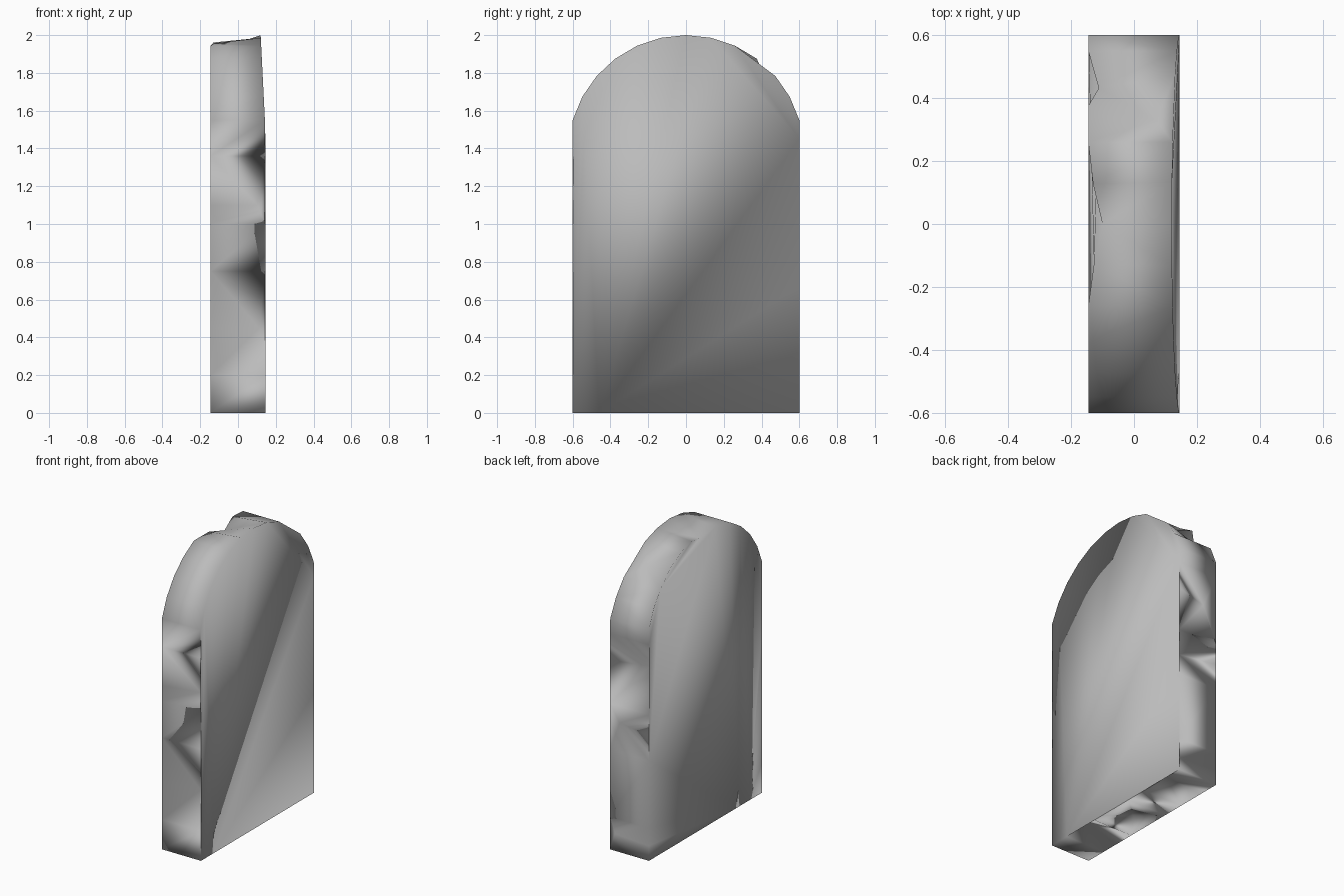
import bpy, bmesh, math

if "Cube" in bpy.data.objects:
    bpy.data.objects.remove(bpy.data.objects["Cube"])

stone = bpy.data.materials.new("stone grey")
stone.diffuse_color = (0.5, 0.5, 0.5, 1)
stone.use_nodes = True
stone.node_tree.nodes["Principled BSDF"].inputs["Base Color"].default_value = stone.diffuse_color

# Outline: (y, z, chip depth on +x rim, chip depth on -x rim)
right = [(-.6, 0, 0, 0), (-.46, 0, 0, 0), (-.34, 0, .065, 0), (-.2, 0, 0, 0),
         (-.12, 0, 0, .08), (.12, 0, 0, 0), (.27, 0, 0, 0), (.45, 0, .025, 0),
         (.6, 0, 0, 0), (.6, .1, .025, 0), (.6, .22, 0, 0),
         (.6, .67, 0, 0), (.6, .84, .05, 0), (.6, .98, 0, 0),
         (.6, 1.27, 0, .07), (.6, 1.45, 0, 0)]
left = [(-.6, 1.36, 0, 0), (-.6, 1.1, .055, 0), (-.6, 1.0, 0, 0),
        (-.6, .75, 0, 0), (-.6, .45, .045, 0), (-.6, .2, 0, 0)]
front_chips = {3: .075}
back_chips = {2: .055, 5: .025, 6: .075, 7: .03}
a0 = math.asin(.175 / .625)
arch = []
for k in range(13):
    t = a0 + (math.pi - 2 * a0) * k / 12
    arch.append((.625 * math.cos(t), 1.375 + .625 * math.sin(t),
                 front_chips.get(k, 0), back_chips.get(k, 0)))
outline = right + arch + left


def front_x(z):
    """The +x face leans back slightly above the arch base."""
    return .145 - .025 * max(0, z - 1.5) / .5


def chipped(y, z, depth):
    """Move an outline point inward, square to the nearest side."""
    if z > 1.5:
        d = (-y, 1.375 - z)
    elif z < .01:
        d = (0, 1)
    else:
        d = (-y, 0)
    n = math.hypot(*d) or 1
    return y + d[0] / n * depth, z + d[1] / n * depth


# Slab: two notched rims joined across the thickness
bm = bmesh.new()
rear, front = [], []
for y, z, cf, cb in outline:
    rear.append(bm.verts.new((-.145 + cb * .6, *chipped(y, z, cb))))
    front.append(bm.verts.new((front_x(z) - cf * .75, *chipped(y, z, cf))))
n = len(outline)
for i in range(n):
    j = (i + 1) % n
    bm.faces.new((rear[i], rear[j], front[j], front[i]))
# Broad front and rear faces
bm.faces.new(rear[::-1])
bm.faces.new(front)
bmesh.ops.triangulate(bm, faces=bm.faces[:])
bmesh.ops.recalc_face_normals(bm, faces=bm.faces[:])

me = bpy.data.meshes.new("headstone")
bm.to_mesh(me)
bm.free()
ob = bpy.data.objects.new("headstone", me)
bpy.context.collection.objects.link(ob)
me.materials.append(stone)
ob.select_set(True)
bpy.context.view_layer.objects.active = ob
bpy.ops.object.shade_smooth()
